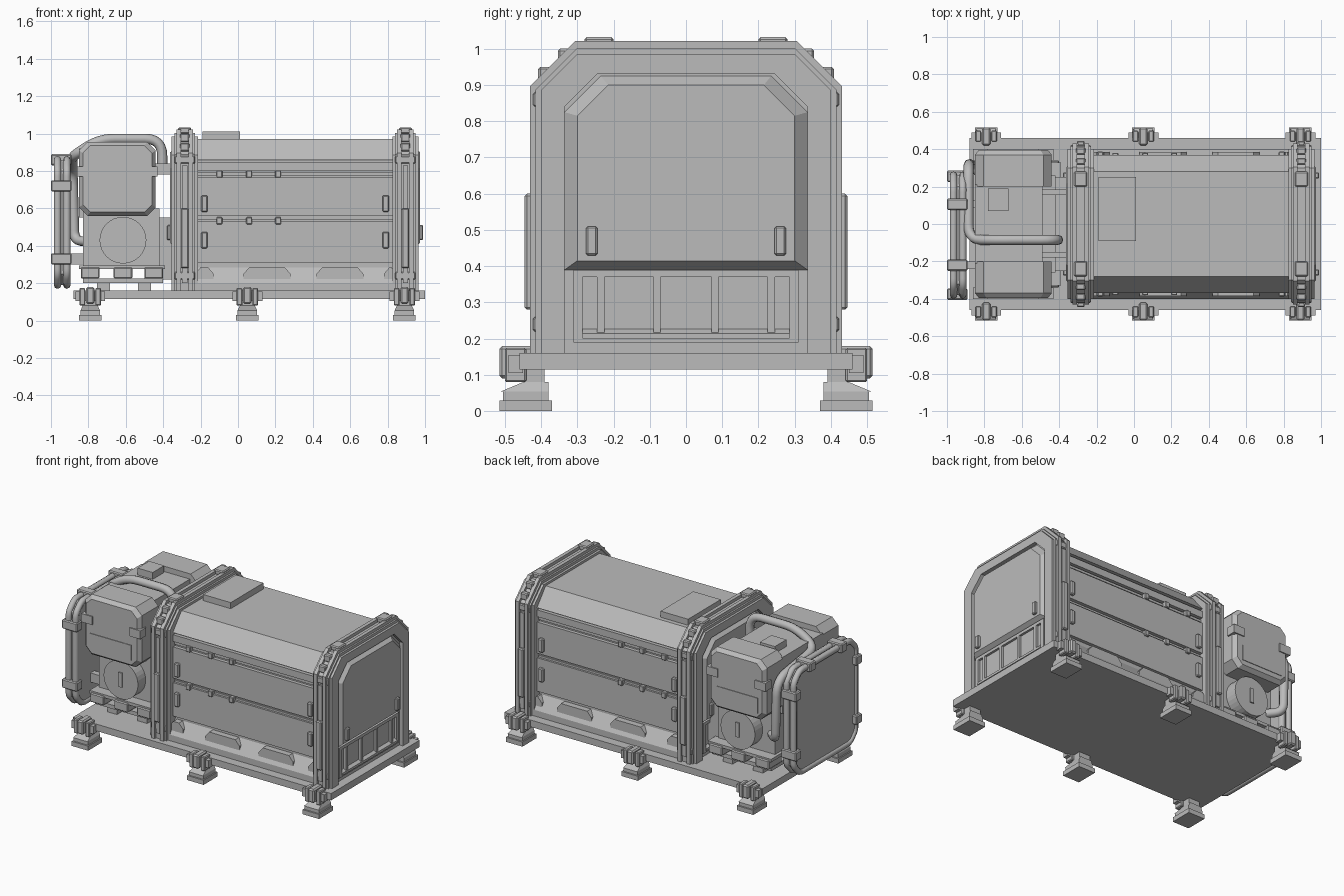
import bpy, bmesh, math
from mathutils import Vector

cube = bpy.data.objects.get("Cube")
if cube:
    bpy.data.objects.remove(cube, do_unlink=True)

GREY = (0.5, 0.5, 0.5, 1)
mat = bpy.data.materials.new("plain_grey")
mat.use_nodes = True
mat.diffuse_color = GREY
mat.node_tree.nodes["Principled BSDF"].inputs["Base Color"].default_value = GREY


def finish(name, bm, bevel=0):
    bmesh.ops.recalc_face_normals(bm, faces=bm.faces)
    if bevel:
        bmesh.ops.bevel(bm, geom=bm.edges[:], offset=bevel, segments=1, affect='EDGES')
    me = bpy.data.meshes.new(name)
    bm.to_mesh(me)
    bm.free()
    me.materials.append(mat)
    ob = bpy.data.objects.new(name, me)
    bpy.context.collection.objects.link(ob)
    return ob


def prism(name, pts, axis, a, b, inset=None, bevel=0):
    """Extrude a 2D outline along an axis; inset gives a different outline at b."""
    def place(p, d):
        return {'x': (d, p[0], p[1]), 'y': (p[0], d, p[1]), 'z': (p[0], p[1], d)}[axis]
    bm = bmesh.new()
    lo = [bm.verts.new(place(p, a)) for p in pts]
    hi = [bm.verts.new(place(p, b)) for p in (inset or pts)]
    bm.faces.new(lo)
    bm.faces.new(hi)
    n = len(pts)
    for i in range(n):
        j = (i + 1) % n
        bm.faces.new((lo[i], lo[j], hi[j], hi[i]))
    return finish(name, bm, bevel)


def rect(a0, a1, b0, b1, c=0):
    """Rectangle outline, with cut corners if c is set."""
    if not c:
        return [(a0, b0), (a1, b0), (a1, b1), (a0, b1)]
    return [(a0 + c, b0), (a1 - c, b0), (a1, b0 + c), (a1, b1 - c),
            (a1 - c, b1), (a0 + c, b1), (a0, b1 - c), (a0, b0 + c)]


def box(name, x0, x1, y0, y1, z0, z1, bevel=0):
    return prism(name, rect(x0, x1, y0, y1), 'z', z0, z1, bevel=bevel)


def ybox(name, s, x0, x1, y0, y1, z0, z1, bevel=0):
    """Box whose depth lies on side s of the centre line."""
    return box(name, x0, x1, min(s * y0, s * y1), max(s * y0, s * y1), z0, z1, bevel)


def hood(w, top, c, z0):
    """Outline with cut upper corners."""
    return [(-w, z0), (-w, top - c), (-w + c, top), (w - c, top), (w, top - c), (w, z0)]


def tube(name, pts, r, radius, closed=False):
    """Round pipe along a path with filleted corners."""
    pts = [Vector(p) for p in pts]
    path, n = [], len(pts)
    for i, p in enumerate(pts):
        if not closed and i in (0, n - 1):
            path.append(p)
            continue
        u, v = pts[i - 1] - p, pts[(i + 1) % n] - p
        d = min(r, u.length * 0.48, v.length * 0.48)
        a, b = p + u.normalized() * d, p + v.normalized() * d
        for k in range(7):
            t = k / 6
            path.append(a * (1 - t) ** 2 + p * 2 * t * (1 - t) + b * t * t)
    cu = bpy.data.curves.new(name, 'CURVE')
    cu.dimensions = '3D'
    cu.bevel_depth = radius
    cu.bevel_resolution = 2
    cu.use_fill_caps = True
    sp = cu.splines.new('POLY')
    sp.points.add(len(path) - 1)
    for q, p in zip(sp.points, path):
        q.co = (*p, 1)
    sp.use_cyclic_u = closed
    cu.materials.append(mat)
    ob = bpy.data.objects.new(name, cu)
    bpy.context.collection.objects.link(ob)
    return ob


def disc(name, x, z, r, y0, y1):
    pts = [(x + r * math.cos(k * math.tau / 32), z + r * math.sin(k * math.tau / 32)) for k in range(32)]
    return prism(name, pts, 'y', y0, y1)


# Platform and its six feet
box("platform", -0.88, 1.0, -0.46, 0.46, 0.115, 0.16)
for x in (-0.79, 0.05, 0.89):
    for s in (-1, 1):
        ybox("foot_pad", s, x - 0.06, x + 0.06, 0.37, 0.515, 0, 0.03)
        lo, hi = sorted((s * 0.38, s * 0.51))
        top_lo, top_hi = sorted((s * 0.38, s * 0.45))
        ybox("foot_block", s, x - 0.052, x + 0.052, 0.38, 0.505, 0.03, 0.055)
        prism("foot_wedge", rect(x - 0.052, x + 0.052, lo, hi), 'z', 0.055, 0.08,
              rect(x - 0.04, x + 0.04, top_lo, top_hi))
        ybox("foot_neck", s, x - 0.04, x + 0.04, 0.39, 0.45, 0.08, 0.115)
        ybox("foot_crossbar", s, x - 0.08, x + 0.08, 0.45, 0.49, 0.105, 0.155)
        for e in (-1, 1):
            ybox("foot_ear", s, x + e * 0.042 - 0.015, x + e * 0.042 + 0.015, 0.44, 0.5, 0.08, 0.175, 0.005)
        ybox("foot_latch", s, x - 0.022, x + 0.022, 0.42, 0.515, 0.09, 0.18, 0.008)

# Main container body, sills and side panels
MID = 0.305
prism("container_core", hood(0.345, 0.965, 0.09, 0.16), 'x', -0.33, 0.94)
prism("container_roof", [(-0.37, 0.86), (-0.28, 0.97), (0.28, 0.97), (0.37, 0.86)], 'x', -0.25, 0.86)
box("roof_box", -0.19, 0.01, -0.09, 0.25, 0.965, 1.01)
for s in (-1, 1):
    prism("sill", [(s * 0.34, 0.16), (s * 0.4, 0.16), (s * 0.4, 0.2), (s * 0.345, 0.285), (s * 0.34, 0.285)],
          'x', -0.25, 0.86)
    for x0, x1 in ((-0.23, -0.13), (0.03, 0.28), (0.42, 0.67), (0.78, 0.85)):
        prism("sill_block", [(x0, 0.2), (x1, 0.2), (x1, 0.25), (x1 - 0.03, 0.285), (x0 + 0.03, 0.285), (x0, 0.25)],
              'y', s * 0.34, s * 0.385)
    for z0, z1 in ((0.31, 0.53), (0.56, 0.765), (0.8, 0.845)):
        ybox("side_panel", s, -0.25, 0.86, 0.33, 0.368, z0, z1)
    for z in (0.535, 0.785):
        ybox("hinge_rail", s, -0.23, 0.84, 0.34, 0.355, z - 0.008, z + 0.008)
        for x in (-0.1, 0.06, 0.215):
            ybox("hinge", s, x - 0.016, x + 0.016, 0.34, 0.38, z - 0.02, z + 0.018, 0.004)
    for x in (-0.18, 0.79):
        for z in (0.43, 0.625):
            ybox("side_handle", s, x - 0.017, x + 0.017, 0.36, 0.387, z - 0.045, z + 0.045, 0.006)

# Two layered arches, mirrored about the container's middle
for e in (-1, 1):
    cx = MID + e * 0.59
    inner = hood(0.335, 0.93, 0.09, 0.16)[::-1]
    for name, w, top, c, hw in (("arch_band", 0.4, 0.985, 0.1, 0.07),
                                ("arch_step", 0.415, 1.002, 0.115, 0.055)):
        prism(name, hood(w, top, c, 0.16) + inner, 'x', cx - hw, cx + hw)
    for g in (-1, 1):
        prism("arch_rib", hood(0.43, 1.022, 0.125, 0.16) + inner, 'x', cx + g * 0.032 - 0.012, cx + g * 0.032 + 0.012)
    for s in (-1, 1):
        ybox("arch_strip", s, cx - 0.014, cx + 0.014, 0.41, 0.427, 0.2, 0.83)
        ybox("arch_bracket", s, cx - 0.02, cx + 0.02, 0.41, 0.445, 0.28, 0.6, 0.006)
        ybox("arch_top_clamp", s, cx - 0.035, cx + 0.035, 0.2, 0.28, 1.0, 1.032, 0.006)
        for y, z in ((0.335, 0.985), (0.39, 0.935)):
            ybox("arch_corner_bolt", s, cx - 0.025, cx + 0.025, y - 0.018, y + 0.018, z - 0.03, z + 0.015, 0.006)
        for z in (0.24, 0.86):
            ybox("arch_bolt", s, cx - 0.055, cx + 0.055, 0.38, 0.422, z - 0.02, z + 0.02, 0.005)

    # Raised end cover, handles and vent below it
    def ex(d):
        return cx + e * d
    prism("end_cover", hood(0.335, 0.925, 0.1, 0.39), 'x', ex(0.045), ex(0.078), hood(0.3, 0.9, 0.085, 0.415))
    for y in (-0.26, 0.26):
        prism("end_handle", rect(y - 0.016, y + 0.016, 0.43, 0.51), 'x', ex(0.07), ex(0.095), bevel=0.005)
    frame = rect(-0.31, 0.31, 0.19, 0.39)
    vent = [(-0.285, 0.2), (-0.285, 0.37), (0.285, 0.37), (0.285, 0.2)]
    prism("vent_frame", frame + [frame[0], vent[0]] + vent[1:] + [vent[0]], 'x', ex(0.04), ex(0.06))
    prism("vent_lip", rect(-0.285, 0.285, 0.2, 0.23), 'x', ex(0.04), ex(0.065), rect(-0.285, 0.285, 0.2, 0.215))
    for y in (-0.235, -0.08, 0.08, 0.235):
        prism("vent_divider", rect(y - 0.01, y + 0.01, 0.2, 0.37), 'x', ex(0.04), ex(0.062))

# Engine skid and block
box("skid_base", -0.83, -0.4, -0.3, 0.3, 0.2, 0.225)
box("skid_top", -0.85, -0.39, -0.33, 0.33, 0.275, 0.295)
for s in (-1, 1):
    for x in (-0.79, -0.615, -0.45):
        ybox("skid_block", s, x - 0.05, x + 0.05, 0.2, 0.34, 0.225, 0.285, 0.006)
for x in (-0.72, -0.5):
    box("skid_foot", x - 0.035, x + 0.035, -0.28, 0.28, 0.155, 0.2)
box("engine_block", -0.83, -0.42, -0.26, 0.26, 0.29, 0.6)
box("engine_core", -0.85, -0.49, -0.21, 0.21, 0.55, 0.92)
box("engine_coupling", -0.5, -0.35, -0.25, 0.25, 0.22, 0.55)
box("engine_top_box", -0.78, -0.67, 0.07, 0.19, 0.91, 0.965)
for y in (-0.165, 0.17):
    box("engine_tab", -0.5, -0.34, y - 0.015, y + 0.015, 0.78, 0.84)

# Side tanks with discs underneath
for s in (-1, 1):
    prism("tank", rect(-0.85, -0.44, 0.56, 0.955, 0.045), 'y', s * 0.2, s * 0.37)
    prism("tank_face", rect(-0.85, -0.44, 0.56, 0.955, 0.045), 'y', s * 0.37, s * 0.395,
          rect(-0.83, -0.46, 0.58, 0.935, 0.04))
    ybox("tank_plate", s, -0.8, -0.5, 0.39, 0.399, 0.61, 0.71)
    for x in (-0.82, -0.47):
        ybox("tank_latch", s, x - 0.04, x + 0.04, 0.34, 0.402, 0.77, 0.825)
    disc("engine_disc", -0.615, 0.43, 0.125, s * 0.24, s * 0.34)
    ybox("disc_slot", s, -0.628, -0.602, 0.33, 0.348, 0.385, 0.48)

# Exhaust pipe looping over the engine
tube("exhaust_pipe", [(-0.405, -0.085, 0.78), (-0.405, -0.085, 0.972), (-0.74, -0.085, 0.972),
                      (-0.885, -0.085, 0.88), (-0.885, 0.32, 0.82), (-0.875, 0.32, 0.43),
                      (-0.8, 0.25, 0.42)], 0.1, 0.027)

# End guard: plate, double tube frame and clamps
prism("guard_plate", rect(-0.38, 0.26, 0.19, 0.86, 0.06), 'x', -0.972, -0.905)
for x in (-0.965, -0.915):
    loop = [(x, y, z) for y, z in rect(-0.38, 0.26, 0.19, 0.86, 0.06)]
    tube("guard_tube", loop, 0.03, 0.02, True)
for z in (0.33, 0.72):
    for y in (-0.375, 0.255):
        box("guard_clamp", -1.0, -0.89, y - 0.03, y + 0.03, z - 0.03, z + 0.03, 0.006)
for y in (-0.22, 0.105):
    box("guard_top_clamp", -1.0, -0.89, y - 0.03, y + 0.03, 0.83, 0.89, 0.006)
    box("guard_arm", -0.92, -0.82, y - 0.02, y + 0.02, 0.3, 0.36)
